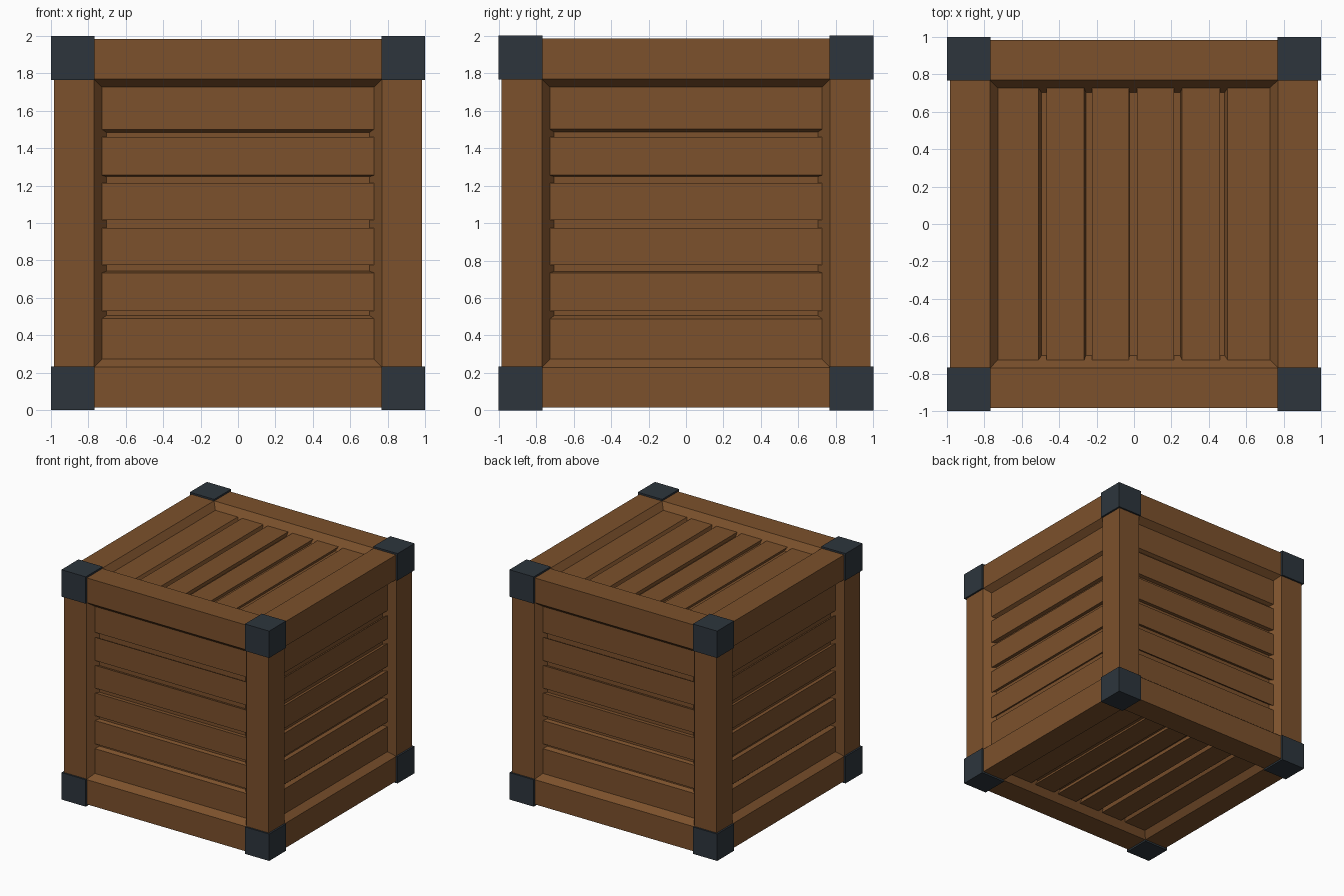
import bpy, bmesh
from mathutils import Matrix, Vector
from math import pi

if "Cube" in bpy.data.objects:
    bpy.data.objects.remove(bpy.data.objects["Cube"], do_unlink=True)

CENTRE = Vector((0, 0, 1))
FRAME, OPENING = 0.985, 0.77       # frame face distance, half opening
PANEL, FLOOR = 0.93, 0.90          # slat face and groove floor distances
SLAT_END = OPENING * PANEL / FRAME
GROOVES = [-0.49, -0.245, -0.005, 0.235, 0.48]
HALF_GAP = 0.021


def material(name, colour):
    m = bpy.data.materials.new(name)
    m.use_nodes = True
    m.diffuse_color = colour
    m.node_tree.nodes["Principled BSDF"].inputs["Base Color"].default_value = colour
    return m


wood = material("brown wood", (0.20, 0.082, 0.025, 1))
iron = material("dark iron", (0.026, 0.036, 0.046, 1))


def rect(u0, u1, v0, v1, d):
    return [(u0, v0, d), (u1, v0, d), (u1, v1, d), (u0, v1, d)]


def scaled(loop, d):
    """Slide a loop along rays through the crate centre to distance d."""
    return [tuple(c * d / p[2] for c in p) for p in loop]


def make(name, bm, mat, matrix=Matrix.Identity(4)):
    bmesh.ops.remove_doubles(bm, verts=bm.verts, dist=0.0001)
    mesh = bpy.data.meshes.new(name)
    bm.to_mesh(mesh)
    bm.free()
    mesh.transform(Matrix.Translation(CENTRE) @ matrix)
    mesh.materials.append(mat)
    obj = bpy.data.objects.new(name, mesh)
    bpy.context.collection.objects.link(obj)
    return obj


def add(bm, loop):
    bm.faces.new([bm.verts.new(p) for p in loop])


def walls(bm, outer, inner, sides=range(4)):
    for i in sides:
        j = (i + 1) % 4
        add(bm, [outer[i], outer[j], inner[j], inner[i]])


def build_side(name, matrix):
    # Frame face and its sloping inner edge
    bm = bmesh.new()
    outer = rect(-FRAME, FRAME, -FRAME, FRAME, FRAME)
    opening = rect(-OPENING, OPENING, -OPENING, OPENING, FRAME)
    walls(bm, outer, opening)
    walls(bm, opening, scaled(opening, PANEL))
    make(name + "_frame", bm, wood, matrix)

    # Slats separated by sunken grooves
    bm = bmesh.new()
    start = -SLAT_END
    for g in GROOVES + [None]:
        stop = SLAT_END if g is None else g - HALF_GAP
        add(bm, rect(start, stop, -SLAT_END, SLAT_END, PANEL))
        if g is not None:
            start = g + HALF_GAP
            gap = rect(stop, start, -SLAT_END, SLAT_END, PANEL)
            floor = scaled(gap, FLOOR)
            walls(bm, gap, floor)
            add(bm, floor)
    make(name + "_slats", bm, wood, matrix)


# Slats lie across the four walls and run front to back on lid and base
def facing(u, v):
    u, v = Vector(u), Vector(v)
    return Matrix((u, v, u.cross(v))).transposed().to_4x4()


build_side("top", facing((1, 0, 0), (0, 1, 0)))
build_side("bottom", facing((1, 0, 0), (0, -1, 0)))
for name, across in (("front", (-1, 0, 0)), ("right", (0, 1, 0)),
                     ("back", (1, 0, 0)), ("left", (0, -1, 0))):
    build_side(name, facing((0, 0, 1), across))

# Iron corner caps
CAP = 0.234
for x, sx in ((-1, "right"), (1, "left")):
    for y, sy in ((-1, "front"), (1, "back")):
        for z, sz in ((-1, "bottom"), (1, "top")):
            bm = bmesh.new()
            bmesh.ops.create_cube(bm, size=CAP)
            centre = Vector((x, y, z)) * (1 - CAP / 2)
            make(f"{sz}_{sy}_{sx}_corner_cap", bm, iron, Matrix.Translation(centre))
